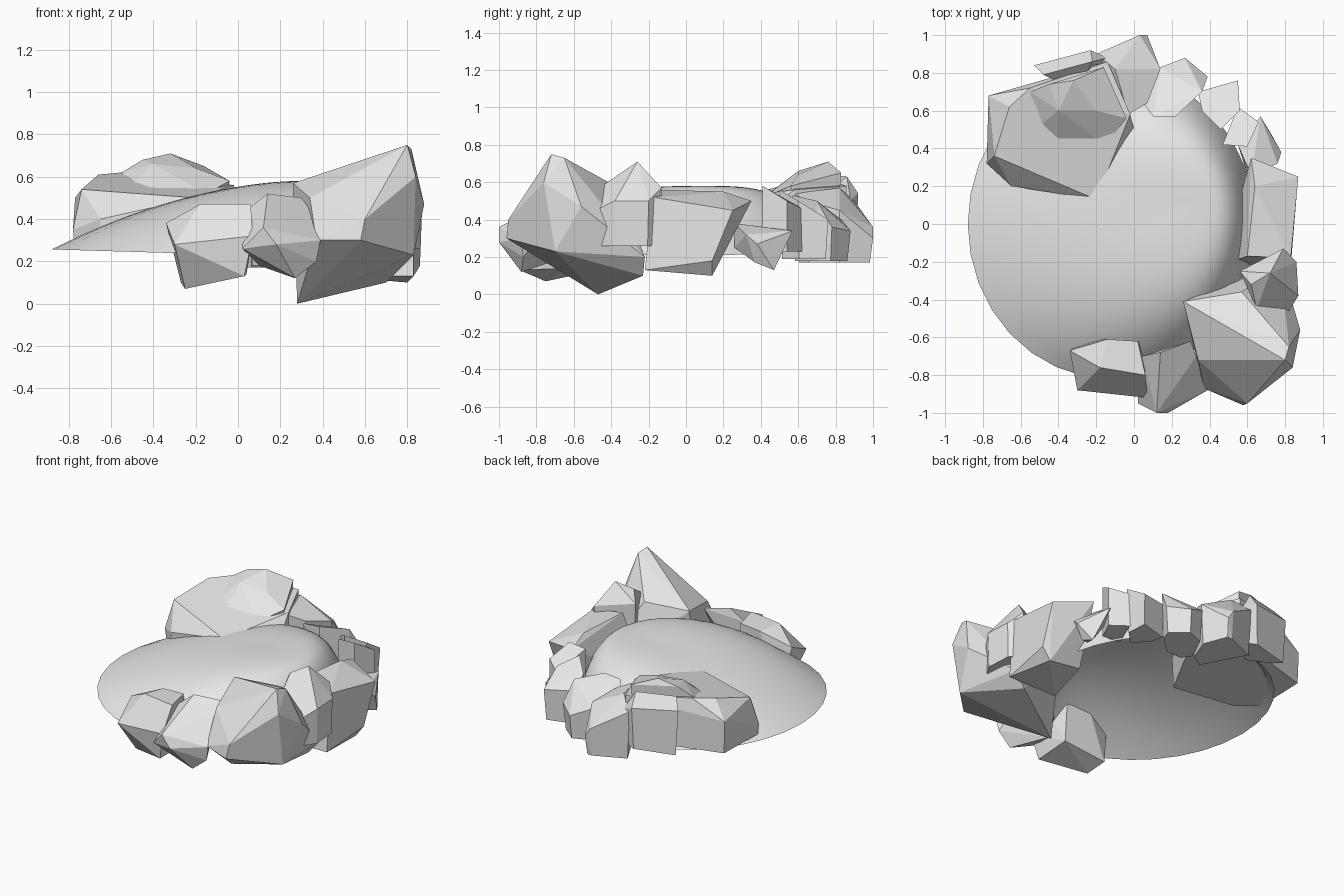
import bpy
import bmesh
import math
from mathutils import Vector

default_cube = bpy.data.objects.get("Cube")
if default_cube:
    bpy.data.objects.remove(default_cube, do_unlink=True)

# One plain stone colour for everything
stone = bpy.data.materials.new("stone_grey")
stone.use_nodes = True
grey_level = 0.8
stone_colour = (grey_level, grey_level, grey_level, 1)
stone.diffuse_color = stone_colour
stone.node_tree.nodes["Principled BSDF"].inputs["Base Color"].default_value = stone_colour


def make_object(name, bm, smooth=False):
    """Turn a bmesh into a named, coloured scene object."""
    mesh = bpy.data.meshes.new(name)
    for face in bm.faces:
        face.smooth = smooth
    bm.to_mesh(mesh)
    bm.free()
    mesh.materials.append(stone)
    obj = bpy.data.objects.new(name, mesh)
    bpy.context.scene.collection.objects.link(obj)
    return obj


def rock(name, corners, floor=None, taper=0.9):
    """Faceted stone: the hull of its upper corners and, when a floor height is
    given, of a base made from the same corners drawn toward their middle."""
    points = [Vector(corner) for corner in corners]
    if floor is not None:
        middle = sum(points, Vector()) / len(points)
        base = [middle.lerp(point, taper) for point in points]
        points += [Vector((point.x, point.y, floor)) for point in base]
    bm = bmesh.new()
    for point in points:
        bm.verts.new(point)
    hull = bmesh.ops.convex_hull(bm, input=bm.verts[:])
    unused = set(hull["geom_interior"]) | set(hull["geom_unused"])
    loose = [item for item in unused if isinstance(item, bmesh.types.BMVert)]
    bmesh.ops.delete(bm, geom=loose, context="VERTS")
    bmesh.ops.dissolve_limit(bm, angle_limit=math.radians(8),
                             verts=bm.verts[:], edges=bm.edges[:])
    bmesh.ops.recalc_face_normals(bm, faces=bm.faces[:])
    return make_object(name, bm)


def mound(name, centre, radii, peak, base, tilt, sides=32, rings=16):
    """Hollow smooth shell: gentle slope toward -x, blunt and steep toward +x."""
    bm = bmesh.new()
    top = bm.verts.new(peak)
    previous = None
    for ring in range(1, rings + 1):
        t = ring / rings
        loop = []
        for side in range(sides):
            angle = math.tau * side / sides
            rim_x = centre[0] + radii[0] * math.cos(angle)
            rim_y = centre[1] + radii[1] * math.sin(angle)
            rim_z = base - tilt * rim_x
            power = 3 + 1.1 * math.cos(angle)
            loop.append(bm.verts.new((peak[0] + (rim_x - peak[0]) * t,
                                      peak[1] + (rim_y - peak[1]) * t,
                                      peak[2] + (rim_z - peak[2]) * t ** power)))
        for side in range(sides):
            after = (side + 1) % sides
            if previous is None:
                bm.faces.new((top, loop[side], loop[after]))
            else:
                bm.faces.new((previous[side], loop[side], loop[after], previous[after]))
        previous = loop
    return make_object(name, bm, smooth=True)


# Smooth ground, sloping down to the open side
mound("smooth_mound", centre=(-0.12, 0), radii=(0.76, 0.82),
      peak=(0.33, 0.1, 0.58), base=0.23, tilt=0.03)

# Large boulder with a raised crown
rock("large_boulder", [
    (-.77, .68, .5), (-.78, .32, .35), (-.74, .36, .54), (-.65, .2, .4),
    (-.2, .13, .5), (0, .5, .5), (-.02, .58, .56), (-.14, .86, .58),
    (-.55, .72, .62), (-.66, .62, .61)], floor=.28, taper=.98)
rock("boulder_crown", [
    (-.55, .7, .62), (-.5, .52, .56), (-.4, .43, .53), (-.15, .42, .52),
    (-.04, .56, .58), (-.16, .83, .65), (-.32, .76, .71), (-.45, .74, .68),
    (-.4, .6, .66), (-.2, .6, .64)], floor=.4)

# Rocks along the back edge
rock("back_ledge_rock", [
    (-.53, .84, .57), (-.23, .92, .54), (-.14, .88, .5), (-.48, .79, .64),
    (-.22, .86, .63), (-.3, .7, .5)], floor=.26)
rock("back_tall_rock", [
    (-.2, .9, .5), (.03, 1, .36), (.07, 1, .3), (.14, .82, .45),
    (.07, .64, .5), (-.03, .58, .54), (-.1, .82, .57)], floor=.17)
rock("back_middle_rock", [
    (.05, .64, .45), (.14, .83, .4), (.27, .88, .34), (.39, .78, .36),
    (.36, .7, .5), (.22, .57, .53), (.1, .57, .52)], floor=.18)
rock("back_corner_rock", [
    (.34, .7, .42), (.55, .76, .4), (.56, .6, .5), (.46, .5, .56),
    (.36, .6, .5)], floor=.19)

# Rocks along the closed side
rock("side_upright_rock", [
    (.47, .42, .57), (.55, .62, .46), (.66, .54, .5), (.6, .41, .58)],
    floor=.23, taper=1)
rock("side_pointed_rock", [
    (.55, .42, .36), (.67, .57, .34), (.78, .38, .27), (.76, .32, .32),
    (.62, .26, .38), (.6, .26, .25), (.73, .47, .13), (.73, .37, .17)])
rock("side_slab", [
    (.62, .35, .5), (.64, .2, .55), (.6, -.17, .56), (.54, -.18, .4),
    (.87, .25, .45), (.83, -.18, .52), (.86, .14, .18), (.8, .14, .1),
    (.83, -.22, .13), (.56, .14, .13), (.46, -.22, .13)])
rock("side_tall_rock", [
    (.56, -.25, .6), (.62, -.32, .66), (.72, -.26, .71), (.79, -.13, .57),
    (.86, -.2, .5), (.87, -.38, .5), (.82, -.46, .46), (.65, -.45, .58)],
    floor=.26, taper=.95)

# Tall angular rock at the front corner
rock("front_corner_boulder", [
    (.26, -.41, .57), (.57, -.36, .57), (.8, -.72, .75), (.82, -.65, .73),
    (.8, -.47, .54), (.88, -.56, .47), (.84, -.76, .6), (.6, -.95, .4),
    (.58, -.96, .3), (.37, -.87, .3), (.28, -.47, 0), (.7, -.23, .1),
    (.78, -.22, .2), (.83, -.7, .23), (.34, -.72, .5)])

# Small rocks along the front edge
rock("front_round_rock", [
    (.04, -.7, .44), (.14, -.68, .52), (.3, -.62, .5), (.33, -.7, .46),
    (.39, -.88, .3), (.37, -.87, .2), (.12, -1, .36), (.02, -.95, .26),
    (.27, -.88, .12), (.18, -1, .28), (.1, -.7, .18)])
rock("front_block_rock", [
    (-.34, -.67, .38), (-.14, -.61, .46), (.02, -.62, .47), (.06, -.8, .47),
    (-.18, -.76, .47), (-.3, -.88, .28), (.07, -.92, .32), (.03, -.89, .13),
    (-.25, -.75, .07), (.04, -.62, .14), (-.27, -.61, .1)])
